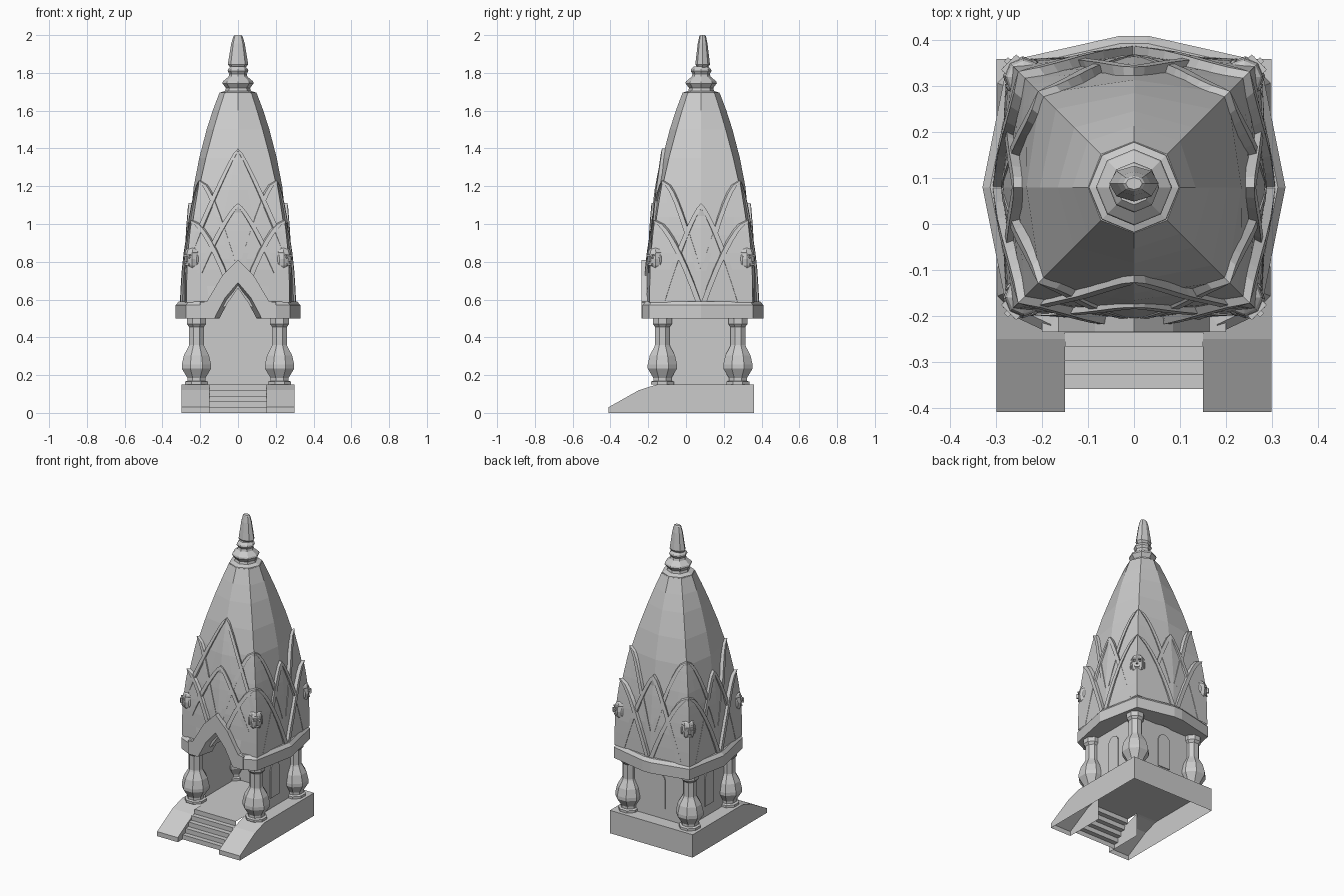
import bpy, bmesh, math
from mathutils import Matrix, Vector

if "Cube" in bpy.data.objects:
    bpy.data.objects.remove(bpy.data.objects["Cube"], do_unlink=True)

stone = bpy.data.materials.new("grey stone")
stone.use_nodes = True
stone.diffuse_color = (0.6, 0.6, 0.6, 1)
stone.node_tree.nodes["Principled BSDF"].inputs["Base Color"].default_value = (0.6, 0.6, 0.6, 1)

CY = 0.08  # tower axis in y


def make(name, bm):
    bmesh.ops.remove_doubles(bm, verts=bm.verts, dist=0.0004)
    bmesh.ops.recalc_face_normals(bm, faces=bm.faces)
    me = bpy.data.meshes.new(name)
    bm.to_mesh(me)
    bm.free()
    me.materials.append(stone)
    ob = bpy.data.objects.new(name, me)
    bpy.context.scene.collection.objects.link(ob)
    return ob


def loft(name, rows, closed=True, caps=True):
    """Skin a list of equally long point rows."""
    bm = bmesh.new()
    vs = [[bm.verts.new(p) for p in r] for r in rows]
    n = len(rows[0])
    for a, b in zip(vs, vs[1:]):
        for i in range(n if closed else n - 1):
            j = (i + 1) % n
            bm.faces.new((a[i], a[j], b[j], b[i]))
    if caps:
        bm.faces.new(vs[0])
        bm.faces.new(vs[-1])
    return make(name, bm)


def prism(name, pts, lo, hi, axis, closed=True):
    """Extrude a profile: axis x takes (y, z), axis y takes (x, z)."""
    place = (lambda p, d: (d, *p)) if axis == "x" else (lambda p, d: (p[0], d, p[1]))
    return loft(name, [[place(p, d) for p in pts] for d in (lo, hi)], closed, closed)


def box(name, x0, x1, y0, y1, z0, z1):
    return prism(name, [(y0, z0), (y1, z0), (y1, z1), (y0, z1)], x0, x1, "x")


def lathe(name, profile, x, y, turn=0.0, squash=1.0):
    ang = [turn + math.tau * i / 8 for i in range(8)]
    return loft(name, [[(x + r * math.cos(a), y + r * squash * math.sin(a), z) for a in ang]
                       for r, z in profile])


# Hollow base: platform, sloping stair cheeks and a folded stair sheet
JOIN = -0.15


def hollow(ob):
    """Open the underside and the joint between platform and cheeks."""
    bm = bmesh.new()
    bm.from_mesh(ob.data)
    gone = [f for f in bm.faces if f.calc_center_median().z < 0.001
            or abs(f.calc_center_median().y - JOIN) < 0.001]
    bmesh.ops.delete(bm, geom=gone, context="FACES")
    bm.to_mesh(ob.data)
    bm.free()


cheek = [(JOIN, 0), (-0.41, 0), (-0.41, 0.03), (-0.25, 0.12), (-0.165, 0.147), (JOIN, 0.15)]
hollow(prism("left_stair_cheek", cheek, 0.15, 0.3, "x"))
hollow(prism("right_stair_cheek", cheek, -0.3, -0.15, "x"))
hollow(box("platform", -0.3, 0.3, JOIN, 0.36, 0, 0.15))
stair = [(-0.36, 0)]
for i in range(5):
    y = -0.36 + 0.031 * i
    stair += [(y, 0.03 * (i + 1)), (y + 0.031, 0.03 * (i + 1))]
stair[-1] = (JOIN, 0.15)
prism("steps", stair, -0.15, 0.15, "x", closed=False)

# Chamber walls, open at the front, with shallow arched niches
for name, s in (("left", 1), ("right", -1)):
    box(name + "_wall", s * 0.195, s * 0.215, -0.12, 0.27, 0.15, 0.58)
box("back_wall", -0.215, 0.215, 0.255, 0.275, 0.15, 0.58)
arch = [(-0.045, 0.22), (0.045, 0.22)]
arch += [(0.045 * math.cos(a), 0.4 + 0.045 * math.sin(a))
         for a in [math.pi * i / 6 for i in range(7)]]
prism("back_niche", arch, 0.272, 0.281, "y")
side_arch = [(y + 0.07, z) for y, z in arch]
prism("left_niche", side_arch, 0.212, 0.221, "x")
prism("right_niche", side_arch, -0.221, -0.212, "x")

# Corner columns
col = [(0.066, 0.15), (0.066, 0.165), (0.052, 0.17), (0.052, 0.185), (0.084, 0.235),
       (0.084, 0.255), (0.072, 0.305), (0.046, 0.35), (0.042, 0.36), (0.042, 0.455),
       (0.054, 0.47), (0.054, 0.5)]
for fb, y in (("front", -0.125), ("back", 0.275)):
    for lr, x in (("left", 0.22), ("right", -0.22)):
        lathe(f"{fb}_{lr}_column", col, x, y, math.pi / 8)

# Cornice ring, broken at the front by the gable
half = [(0.19, -0.235), (0.275, -0.195), (0.33, CY), (0.275, 0.355), (0.03, 0.41)]
path = half + [(-x, y) for x, y in reversed(half)]
section = [(1, 0.5), (1, 0.57), (0.95, 0.59), (0.62, 0.59), (0.62, 0.5)]
loft("cornice", [[(x * k, CY + (y - CY) * k, z) for k, z in section] for x, y in path])

# Entrance gable whose pointed opening narrows inward
outer = [(0.2, 0.5), (0.2, 0.585), (0.165, 0.59), (0.085, 0.725), (0, 0.81)]
inner = [(0.125, 0.5), (0.122, 0.505), (0.118, 0.515), (0.068, 0.61), (0, 0.69)]
for name, s in (("left", 1), ("right", -1)):
    rows = []
    for y, k, drop in ((-0.235, 1, 0), (-0.13, 0.83, 0.03)):
        opening = [(x * k, max(0.5, z - drop)) for x, z in reversed(inner)]
        rows.append([(s * x, y, z) for x, z in outer + opening])
    loft(name + "_gable", rows)

# Tower body
heights = [(0.56, 0.27), (0.8, 0.268), (1.0, 0.255), (1.2, 0.234), (1.35, 0.205),
           (1.5, 0.166), (1.6, 0.134), (1.69, 0.1)]


def half_width(z):
    for (z0, h0), (z1, h1) in zip(heights, heights[1:]):
        if z <= z1:
            return h0 + (h1 - h0) * (z - z0) / (z1 - z0)
    return heights[-1][1]


def surf(t, z, off):
    """Point on the tower; whole even t is a side middle, odd t a corner."""
    c = 0.92 - 0.2 * max(0, (z - 0.95) / 0.74) ** 1.3
    ring = [(0, -1), (c, -c), (1, 0), (c, c), (0, 1), (-c, c), (-1, 0), (-c, -c)]
    k = math.floor(t)
    p = Vector(ring[k % 8]).lerp(Vector(ring[(k + 1) % 8]), t - k)
    p *= half_width(z) + off
    return (p.x, CY + p.y, z)


body = loft("tower_body", [[surf(t, z, 0) for t in range(8)] for z, _ in heights])
hole = [(0.102, 0.5), (0.056, 0.58), (0, 0.66), (-0.056, 0.58), (-0.102, 0.5)]
cutter = prism("doorway_cutter", hole, -0.4, 0.254, "y")
cutter.hide_render = True
cutter.hide_viewport = True
cutter.display_type = "WIRE"
cut = body.modifiers.new("doorway", "BOOLEAN")
cut.object = cutter
cut.solver = "EXACT"


# Rimmed petals wrapped on the tower, thinning towards the tip
def petal(name, t0, z0, z1, width, power, thick):
    rows = []
    for s in (0, 0.2, 0.4, 0.6, 0.75, 0.87, 0.95, 1):
        z = z0 + (z1 - z0) * s
        w = width * (1 - s) ** power
        i = max(w - 0.1, 0)
        off = thick * (1 - 0.4 * s * s)
        rim = off + 0.011 - 0.003 * s
        low = off if i > 0 else rim
        side = [(w, -0.02), (w, rim), (i, rim), (i, low), (i / 2, low)]
        cols = [(-u, o) for u, o in side] + [(0, low)] + side[::-1]
        row = []
        for u, o in cols:
            x, y, zz = surf(t0 + u, z, o)
            keep = max(0, 0.72 - z) * 0.9  # stay clear of the doorway
            if y < -0.1 and abs(x) < keep:
                x = math.copysign(keep, 1 if t0 == 1 else -1)
            row.append((x, y, zz))
        rows.append(row)
    loft(name, rows, closed=False, caps=False)


sides = ["front", "left", "back", "right"]
corners = ["front_left", "back_left", "back_right", "front_right"]
for i in range(4):
    petal(sides[i] + "_petal", 2 * i, 0.74 if i == 0 else 0.59, 1.11, 0.8, 0.7, 0.018)
    petal(corners[i] + "_lower_petal", 2 * i + 1, 0.585, 1.02, 1.0, 0.55, 0.027)
    petal(corners[i] + "_upper_petal", 2 * i + 1, 0.75, 1.23, 1.0, 0.52, 0.01)
petal("front_tall_petal", 0, 0.85, 1.4, 1.0, 0.65, 0.012)


# Carved heads on the corners
def head(name, sx, sy):
    bm = bmesh.new()

    def blob(size, at, ball=True):
        m = Matrix.Translation(at) @ Matrix.Diagonal((*size, 1))
        if ball:
            bmesh.ops.create_uvsphere(bm, u_segments=8, v_segments=6, radius=1, matrix=m)
        else:
            bmesh.ops.create_cube(bm, size=1, matrix=m)
    blob((0.043, 0.042, 0.068), (0, 0, 0))
    blob((0.041, 0.038, 0.03), (0, 0.002, 0.036))
    blob((0.046, 0.012, 0.008), (0, -0.036, 0.02), False)
    blob((0.012, 0.02, 0.03), (0, -0.041, 0.002), False)
    blob((0.028, 0.012, 0.009), (0, -0.035, -0.028), False)
    for s in (-1, 1):
        blob((0.006, 0.014, 0.028), (s * 0.039, 0, -0.004))
        blob((0.008, 0.006, 0.005), (s * 0.016, -0.037, 0.008))
    turn = math.atan2(sy, sx) + math.pi / 2
    place = Matrix.Translation((sx * 0.243, CY + sy * 0.243, 0.814))
    bm.transform(place @ Matrix.Rotation(turn, 4, "Z"))
    make(name, bm)


for label, (sx, sy) in zip(corners, ((1, -1), (1, 1), (-1, 1), (-1, -1))):
    head(label + "_carved_head", sx, sy)

# Finial: stacked rings and a flattened bud set slightly back
rings = [(0.1, 1.685), (0.098, 1.695), (0.068, 1.705), (0.064, 1.72), (0.083, 1.745),
         (0.08, 1.755), (0.05, 1.78), (0.046, 1.795), (0.055, 1.81), (0.052, 1.82), (0.038, 1.835)]
lathe("finial_rings", rings, 0, CY)
bud = [(0.038, 1.825), (0.054, 1.845), (0.05, 1.87), (0.036, 1.955), (0.024, 1.995), (0.018, 2.0)]
lathe("finial_bud", bud, 0, CY + 0.008, 0, 0.72)
